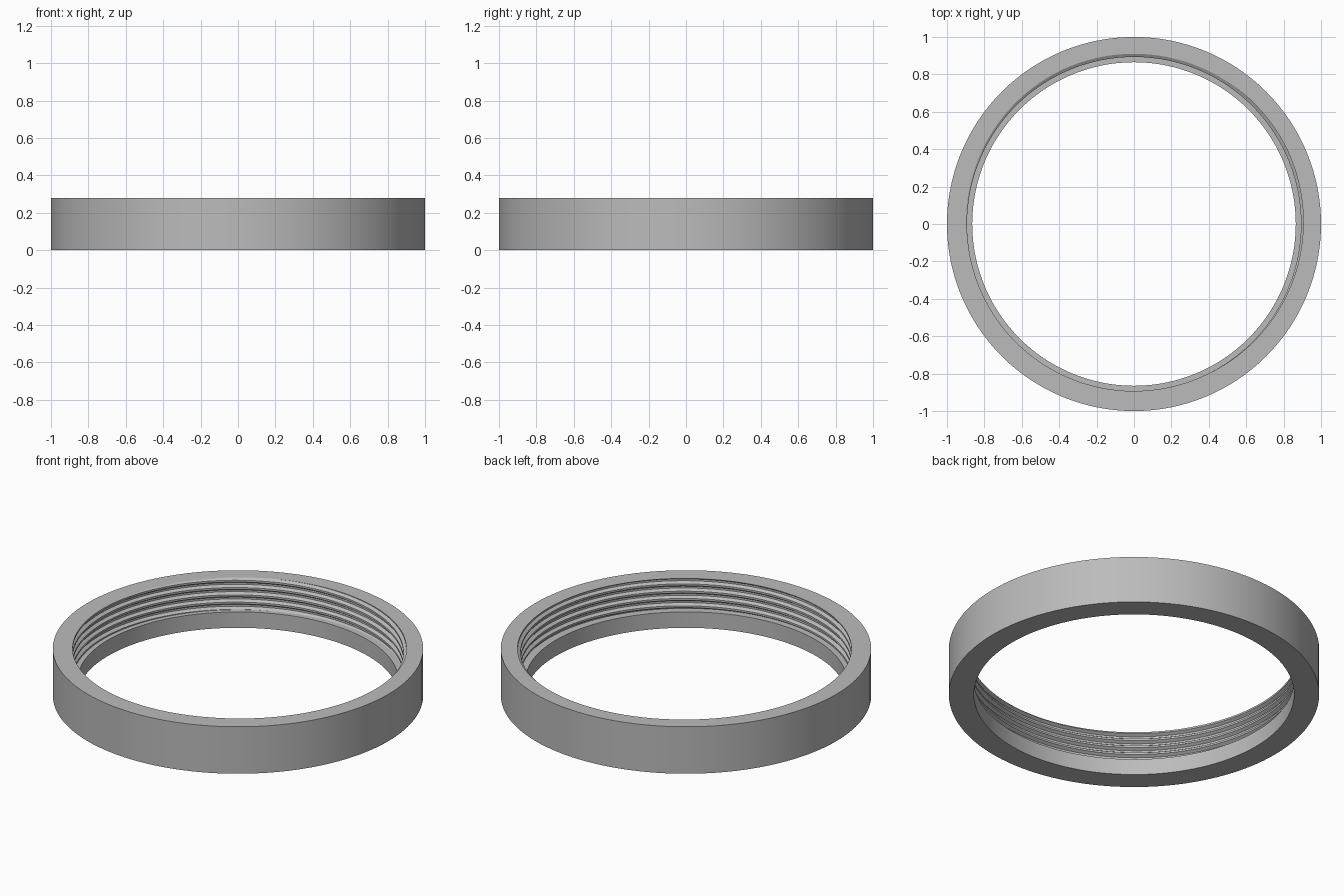
import bpy, bmesh
from math import cos, sin, radians, tau
from mathutils import Vector

old = bpy.data.objects.get("Cube")
if old:
    bpy.data.objects.remove(old)

SEGMENTS = 128
HEIGHT, LEDGE = 0.28, 0.095
OUTER, LIP, CREST, ROOT = 1.0, 0.865, 0.893, 0.91
PITCH, TURNS = 0.0435, 7
CREST_ANGLE = radians(250)   # where the crest runs out at the top face

grey = bpy.data.materials.new("grey")
grey.use_nodes = True
colour = (0.5, 0.5, 0.5, 1)
grey.diffuse_color = colour
grey.node_tree.nodes["Principled BSDF"].inputs["Base Color"].default_value = colour

bm = bmesh.new()


def sweep(columns):
    """Skin neighbouring columns of points."""
    rows = [[bm.verts.new(p) for p in col] for col in columns]
    for a, b in zip(rows, rows[1:]):
        for i in range(len(a) - 1):
            bm.faces.new((a[i], b[i], b[i + 1], a[i + 1]))


def polar(r, angle, z):
    return Vector((r * cos(angle), r * sin(angle), z))


# Internal thread: one pitch of profile swept up a helix
flank, flat = 0.011, 0.0055
thread = [(CREST, -flat), (CREST, flat), (ROOT, flat + flank),
          (ROOT, PITCH - flat - flank), (CREST, PITCH - flat)]
start = HEIGHT - (TURNS - 1) * PITCH
sweep([[polar(r, CREST_ANGLE + tau * k / SEGMENTS, start + z + PITCH * k / SEGMENTS)
        for r, z in thread] for k in range(SEGMENTS * TURNS + 1)])
bmesh.ops.remove_doubles(bm, verts=bm.verts[:], dist=0.0001)

# Trim the thread flat at the ledge and the top face
for z, normal in ((HEIGHT, (0, 0, 1)), (LEDGE, (0, 0, -1))):
    bmesh.ops.bisect_plane(bm, geom=bm.verts[:] + bm.edges[:] + bm.faces[:],
                           plane_co=(0, 0, z), plane_no=normal, clear_outer=True)
bmesh.ops.remove_doubles(bm, verts=bm.verts[:], dist=0.00005)

# Plain lip, underside and outer wall
body = [(LIP, LEDGE), (LIP, 0), (OUTER, 0), (OUTER, HEIGHT)]
sweep([[polar(r, tau * k / SEGMENTS, z) for r, z in body]
       for k in range(SEGMENTS + 1)])
bmesh.ops.remove_doubles(bm, verts=bm.verts[:], dist=0.00005)

# Close the top face and the ledge between their two rims
for z in (HEIGHT, LEDGE):
    rim = [e for e in bm.edges if e.is_boundary
           and all(abs(v.co.z - z) < 0.0001 for v in e.verts)]
    bmesh.ops.triangle_fill(bm, edges=rim, use_beauty=True, normal=(0, 0, 1))
bmesh.ops.recalc_face_normals(bm, faces=bm.faces[:])

mesh = bpy.data.meshes.new("threaded_ring")
bm.to_mesh(mesh)
bm.free()
mesh.materials.append(grey)
ring = bpy.data.objects.new("threaded_ring", mesh)
bpy.context.collection.objects.link(ring)
bpy.context.view_layer.objects.active = ring
ring.select_set(True)
bpy.ops.object.shade_smooth_by_angle(angle=radians(25))
